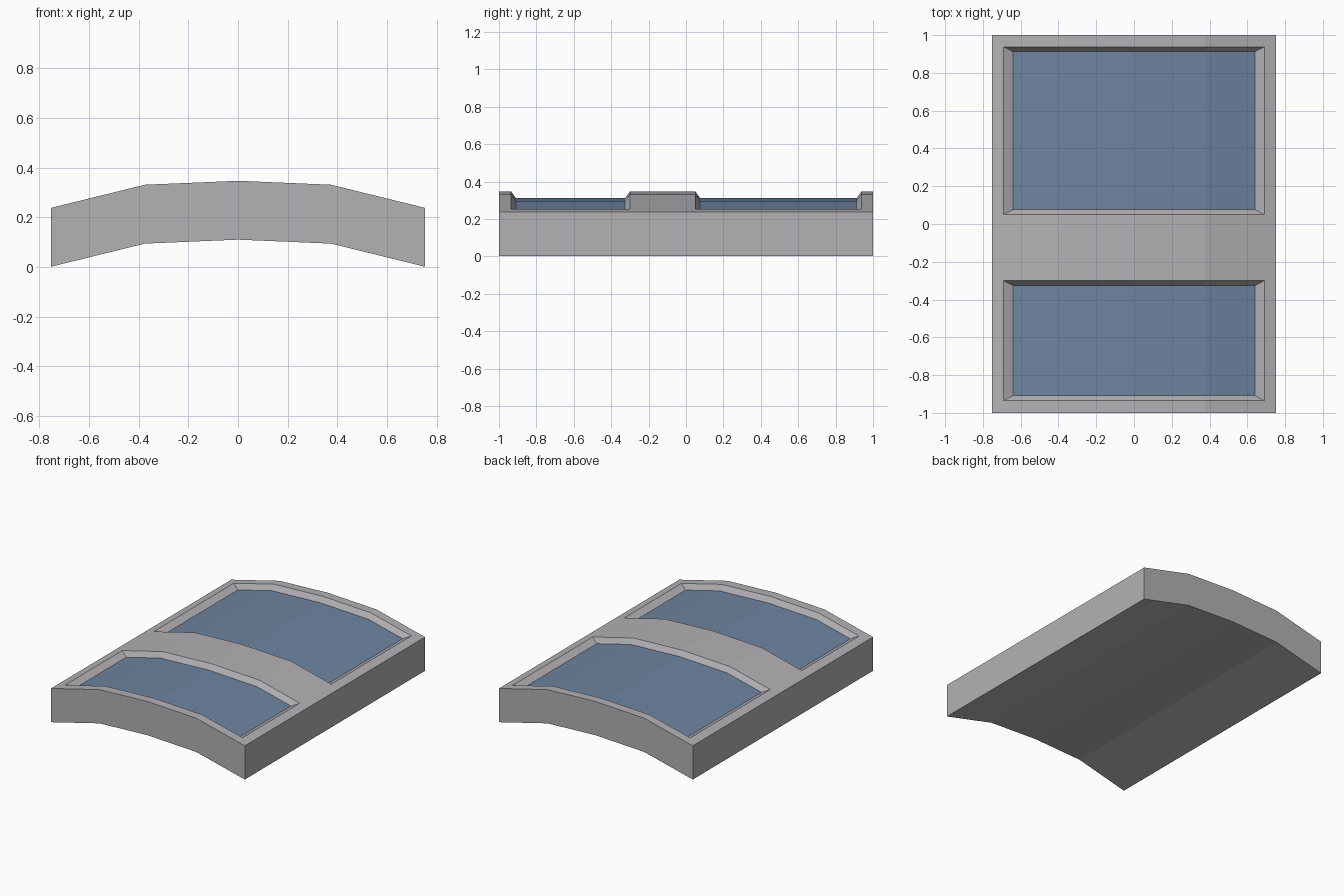
import bpy
import bmesh

cube = bpy.data.objects.get("Cube")
if cube:
    bpy.data.objects.remove(cube, do_unlink=True)


def material(name, color):
    mat = bpy.data.materials.new(name)
    mat.use_nodes = True
    mat.diffuse_color = (*color, 1)
    mat.node_tree.nodes["Principled BSDF"].inputs["Base Color"].default_value = (*color, 1)
    return mat


grey = material("warm grey", (0.45, 0.44, 0.46))
blue = material("slate blue", (0.155, 0.232, 0.35))

HALF, BEND = 0.753, 0.375
THICK, DEPTH = 0.237, 0.036
RIM_X, FLOOR_X, WALL_Y = 0.69, 0.64, 0.026
POCKETS = [(-0.935, -0.30), (0.05, 0.938)]


def arch(x):
    """Height of the faceted arch at x."""
    x = abs(x)
    if x <= BEND:
        return 0.347 - 0.016 * x / BEND
    return 0.331 - 0.093 * (x - BEND) / (HALF - BEND)


def columns(*outer):
    half = sorted((*outer, BEND))
    return [-x for x in reversed(half)] + [0] + half


def line(xs, y, drop=0):
    return [(x, y, arch(x) - drop) for x in xs]


def strip(bm, a, b):
    """Quads between two rows of points."""
    for i in range(len(a) - 1):
        bm.faces.new([bm.verts.new(p) for p in (a[i], a[i + 1], b[i + 1], b[i])])


def finish(bm, name, mat):
    bmesh.ops.remove_doubles(bm, verts=bm.verts[:], dist=0.0001)
    mesh = bpy.data.meshes.new(name)
    bm.to_mesh(mesh)
    bm.free()
    mesh.materials.append(mat)
    bpy.context.collection.objects.link(bpy.data.objects.new(name, mesh))


# Arched slab: top skin with two openings, underside, ends and sides
bm = bmesh.new()
full, rim, floor = columns(RIM_X, HALF), columns(RIM_X), columns(FLOOR_X)
rows = [-1] + [y for pocket in POCKETS for y in pocket] + [1]
for i, (y0, y1) in enumerate(zip(rows, rows[1:])):
    if i % 2:
        for part in (full[:2], full[-2:]):
            strip(bm, line(part, y0), line(part, y1))
    else:
        strip(bm, line(full, y0), line(full, y1))
strip(bm, line(full, 1, THICK), line(full, -1, THICK))
strip(bm, line(full, -1, THICK), line(full, -1))
strip(bm, line(full, 1), line(full, 1, THICK))
strip(bm, line([HALF], -1, THICK) + line([HALF], 1, THICK),
      line([HALF], -1) + line([HALF], 1))
strip(bm, line([-HALF], 1, THICK) + line([-HALF], -1, THICK),
      line([-HALF], 1) + line([-HALF], -1))

# Sloped walls of both recesses, facing inwards
for y0, y1 in POCKETS:
    f0, f1 = y0 + WALL_Y, y1 - WALL_Y
    strip(bm, line(rim, y0), line(floor, f0, DEPTH))
    strip(bm, line(floor, f1, DEPTH), line(rim, y1))
    strip(bm, line(rim[:1], y1) + line(rim[:1], y0),
          line(floor[:1], f1, DEPTH) + line(floor[:1], f0, DEPTH))
    strip(bm, line(rim[-1:], y0) + line(rim[-1:], y1),
          line(floor[-1:], f0, DEPTH) + line(floor[-1:], f1, DEPTH))
finish(bm, "arched_frame", grey)

# Blue panels at the bottom of the recesses
for name, (y0, y1) in zip(("front_panel", "rear_panel"), POCKETS):
    bm = bmesh.new()
    strip(bm, line(floor, y0 + WALL_Y, DEPTH), line(floor, y1 - WALL_Y, DEPTH))
    finish(bm, name, blue)
